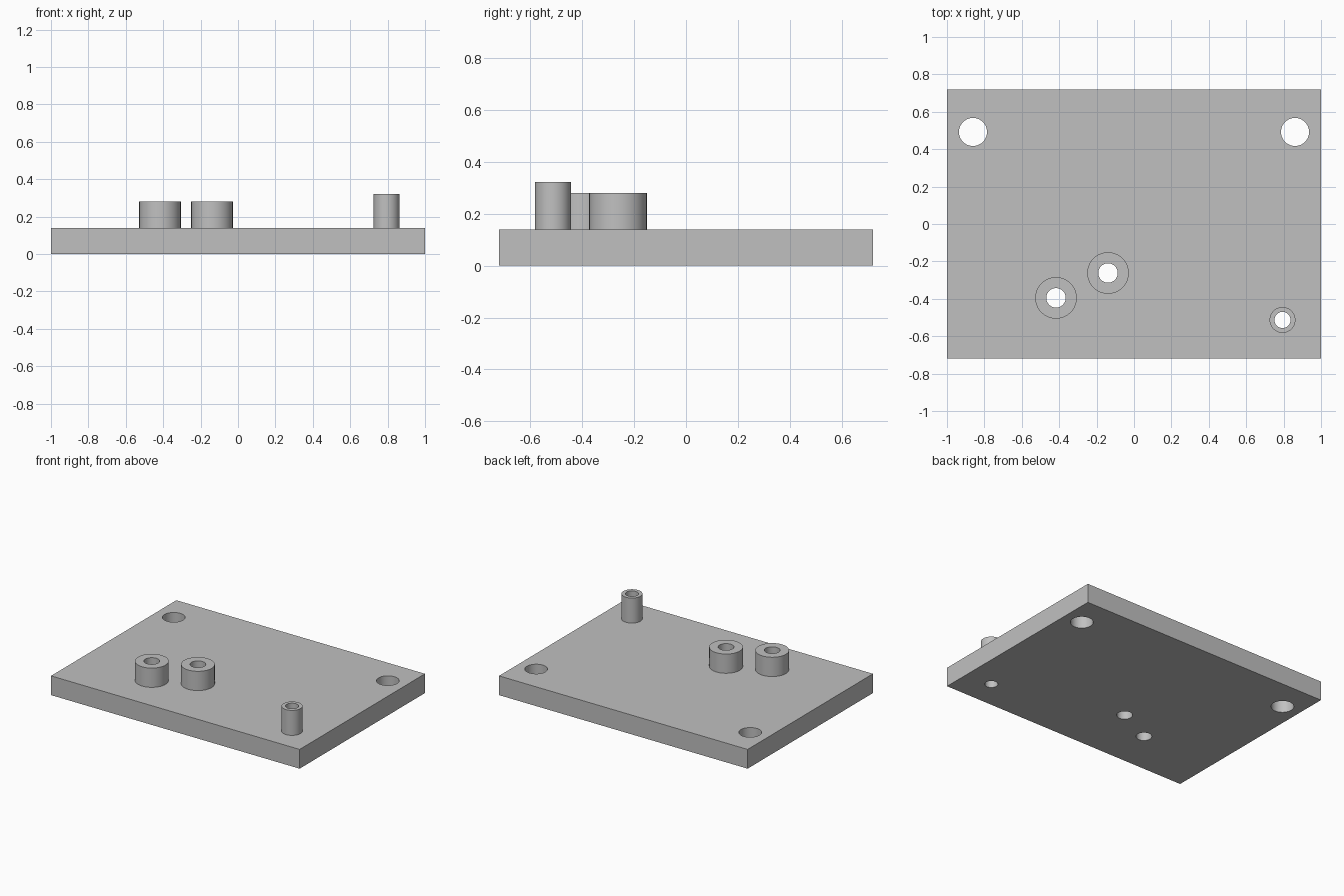
import bpy, bmesh, math

PLATE_TOP = 0.14
SEGMENTS = 64

# name, x, y, outer radius, bore radius, top height
SLEEVES = [
    ("left_pin_sleeve", 0.794, -0.513, 0.069, 0.043, 0.322),
    ("centre_boss", -0.139, -0.262, 0.111, 0.052, 0.28),
    ("right_boss", -0.417, -0.395, 0.111, 0.052, 0.28),
]
MOUNT_X, MOUNT_Y, MOUNT_RADIUS = 0.861, 0.492, 0.075

cube = bpy.data.objects.get("Cube")
if cube:
    bpy.data.objects.remove(cube, do_unlink=True)

grey = bpy.data.materials.new("plain_grey")
grey.use_nodes = True
grey.diffuse_color = (0.53, 0.53, 0.53, 1)
grey.node_tree.nodes["Principled BSDF"].inputs["Base Color"].default_value = grey.diffuse_color


def add_object(name, bm):
    bmesh.ops.recalc_face_normals(bm, faces=bm.faces)
    mesh = bpy.data.meshes.new(name)
    bm.to_mesh(mesh)
    bm.free()
    mesh.materials.append(grey)
    obj = bpy.data.objects.new(name, mesh)
    bpy.context.collection.objects.link(obj)
    return obj


def make_active(obj):
    bpy.ops.object.select_all(action='DESELECT')
    obj.select_set(True)
    bpy.context.view_layer.objects.active = obj


def ring(bm, radius, z):
    step = math.tau / SEGMENTS
    return [bm.verts.new((radius * math.cos(i * step), radius * math.sin(i * step), z))
            for i in range(SEGMENTS)]


def bridge(bm, a, b):
    for i in range(SEGMENTS):
        j = (i + 1) % SEGMENTS
        bm.faces.new((a[i], a[j], b[j], b[i]))


# Base plate
bm = bmesh.new()
bmesh.ops.create_cube(bm, size=1)
bmesh.ops.scale(bm, vec=(2, 1.44, PLATE_TOP), verts=bm.verts)
bmesh.ops.translate(bm, vec=(0, 0, PLATE_TOP / 2), verts=bm.verts)
plate = add_object("base_plate", bm)

# Through holes: two mounting holes and one below each sleeve
holes = [(side * MOUNT_X, MOUNT_Y, MOUNT_RADIUS) for side in (-1, 1)]
holes += [(x, y, bore) for _, x, y, _, bore, _ in SLEEVES]
bm = bmesh.new()
for x, y, radius in holes:
    low, high = ring(bm, radius, -0.1), ring(bm, radius, PLATE_TOP + 0.1)
    bridge(bm, low, high)
    bm.faces.new(low)
    bm.faces.new(high)
    bmesh.ops.translate(bm, vec=(x, y, 0), verts=low + high)
cutter = add_object("hole_cutter", bm)
cutter.hide_render = True

cut = plate.modifiers.new("holes", 'BOOLEAN')
cut.operation = 'DIFFERENCE'
cut.solver = 'EXACT'
cut.object = cutter
make_active(plate)
bpy.ops.object.modifier_apply(modifier=cut.name)
bpy.data.objects.remove(cutter, do_unlink=True)

# Hollow sleeves standing on the plate
sleeves = []
for name, x, y, outer, bore, top in SLEEVES:
    bm = bmesh.new()
    rings = [ring(bm, r, z) for r, z in
             ((outer, PLATE_TOP), (outer, top), (bore, top), (bore, PLATE_TOP))]
    for a, b in zip(rings, rings[1:]):
        bridge(bm, a, b)
    sleeve = add_object(name, bm)
    sleeve.location = (x, y, 0)
    sleeves.append(sleeve)

# Smooth the round walls, keep the rims sharp
for obj in [plate] + sleeves:
    make_active(obj)
    bpy.ops.object.shade_smooth_by_angle(angle=math.radians(30))
